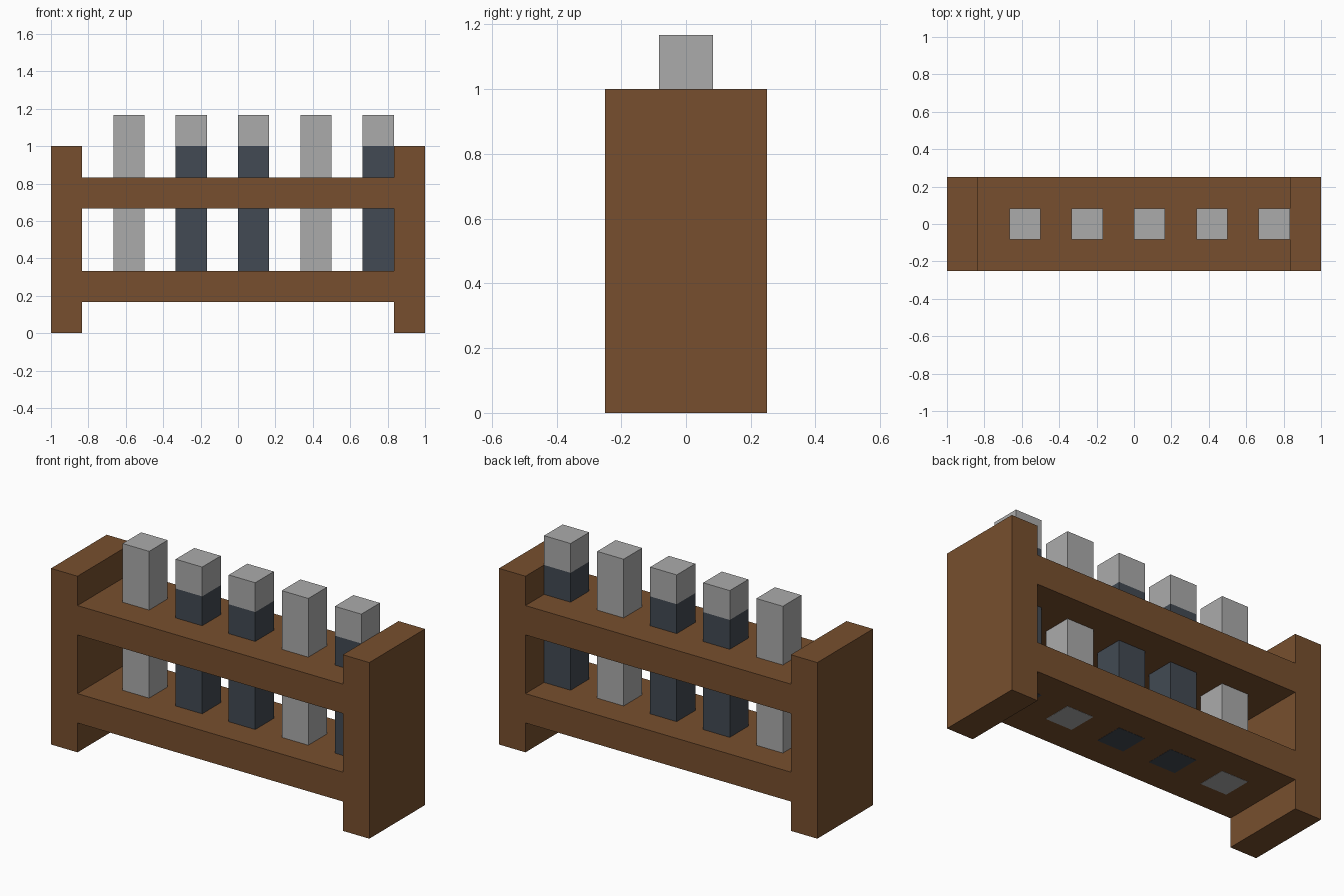
import bpy
import bmesh
from mathutils import Matrix, Vector

cube = bpy.data.objects.get("Cube")
if cube:
    bpy.data.objects.remove(cube, do_unlink=True)

U = 1 / 6  # module: board thickness and vial width


def linear(c):
    c /= 255
    return c / 12.92 if c <= 0.04045 else ((c + 0.055) / 1.055) ** 2.4


def material(name, rgb):
    colour = (*[linear(c) for c in rgb], 1)
    mat = bpy.data.materials.new(name)
    mat.use_nodes = True
    mat.diffuse_color = colour
    bsdf = mat.node_tree.nodes["Principled BSDF"]
    bsdf.inputs["Base Color"].default_value = colour
    bsdf.inputs["Roughness"].default_value = 0.8
    return mat


wood = material("brown wood", (119, 79, 46))
glass = material("pale grey glass", (171, 171, 171))
liquid = material("dark slate liquid", (66, 74, 83))


def box(name, low, high, mats, cut_z=None):
    """Box between two corners; faces below cut_z take the second material."""
    low, high = Vector(low), Vector(high)
    bm = bmesh.new()
    bmesh.ops.create_cube(bm, size=1, matrix=Matrix.Translation((low + high) / 2)
                          @ Matrix.Diagonal((*(high - low), 1)))
    if cut_z is not None:
        bmesh.ops.bisect_plane(bm, geom=bm.verts[:] + bm.edges[:] + bm.faces[:],
                               plane_co=(0, 0, cut_z), plane_no=(0, 0, 1))
        for face in bm.faces:
            face.material_index = int(face.calc_center_median().z < cut_z)
    mesh = bpy.data.meshes.new(name)
    bm.to_mesh(mesh)
    bm.free()
    for mat in mats:
        mesh.materials.append(mat)
    obj = bpy.data.objects.new(name, mesh)
    bpy.context.collection.objects.link(obj)
    return obj


# End panels
box("right_panel", (-1, -0.25, 0), (-1 + U, 0.25, 1), [wood])
box("left_panel", (1 - U, -0.25, 0), (1, 0.25, 1), [wood])

# Shelves between the panels
for name, z in (("lower_shelf", U), ("upper_shelf", 4 * U)):
    box(name, (-1 + U, -0.25, z), (1 - U, 0.25, z + U), [wood])

# Square vials standing through both shelves, some filled to just below the top
for i, filled in enumerate((False, True, True, False, True)):
    x = (2 * i - 4) * U
    low, high = (x, -U / 2, U - 0.001), (x + U, U / 2, 7 * U)
    if filled:
        box(f"filled_vial_{i + 1}", low, high, [glass, liquid], cut_z=1)
    else:
        box(f"empty_vial_{i + 1}", low, high, [glass])
